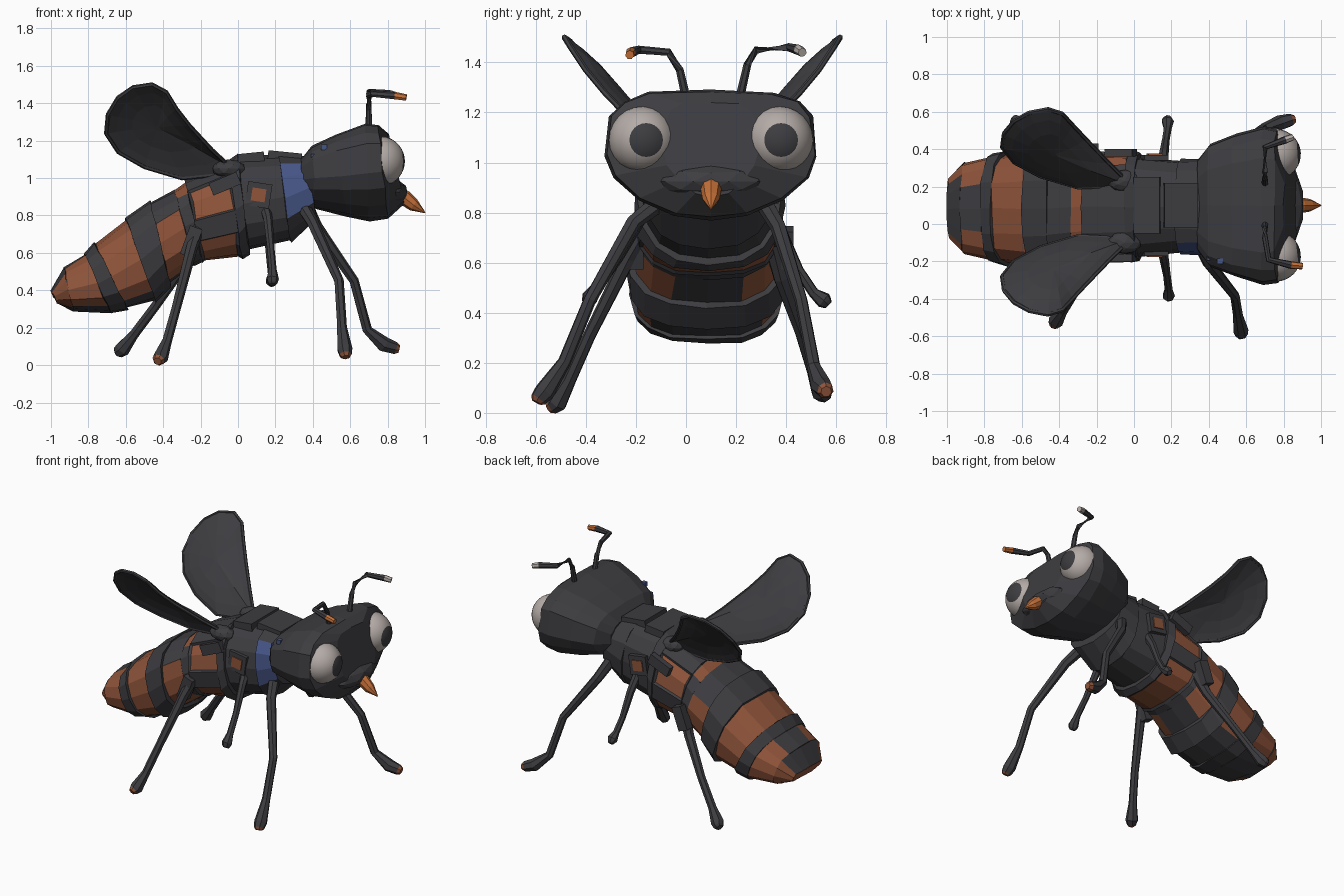
import bpy, bmesh, math, random
from mathutils import Vector, Matrix

if "Cube" in bpy.data.objects:
    bpy.data.objects.remove(bpy.data.objects["Cube"])

random.seed(4)
CY = 0.10          # symmetry plane of the head


def material(name, rgb):
    m = bpy.data.materials.new(name)
    m.diffuse_color = (*rgb, 1)
    m.use_nodes = True
    m.node_tree.nodes["Principled BSDF"].inputs["Base Color"].default_value = m.diffuse_color
    return m


MATS = [material("charcoal", (0.047, 0.047, 0.053)), material("rust", (0.28, 0.09, 0.043)),
        material("bright orange", (0.55, 0.16, 0.04)), material("eye white", (0.46, 0.41, 0.385)),
        material("blue", (0.06, 0.09, 0.24))]
DARK, RUST, ORANGE, WHITE, BLUE = range(5)


def finish(bm, name, smooth=False):
    bmesh.ops.recalc_face_normals(bm, faces=bm.faces[:])
    me = bpy.data.meshes.new(name)
    bm.to_mesh(me)
    bm.free()
    for m in MATS:
        me.materials.append(m)
    for p in me.polygons:
        p.use_smooth = smooth
    ob = bpy.data.objects.new(name, me)
    bpy.context.collection.objects.link(ob)
    return ob


def loft(rings, color=lambda seg, k: DARK, closed=False):
    """Skin a list of rings; color(segment, side) picks the material."""
    bm = bmesh.new()
    vs = [[bm.verts.new(p) for p in r] for r in rings]
    n = len(rings[0])
    for i in range(len(vs) if closed else len(vs) - 1):
        a, b = vs[i], vs[(i + 1) % len(vs)]
        for k in range(n):
            f = bm.faces.new((a[k], a[(k + 1) % n], b[(k + 1) % n], b[k]))
            f.material_index = color(i, k)
    if not closed:
        bm.faces.new(vs[0]).material_index = color(0, n // 4)
        bm.faces.new(vs[-1]).material_index = color(len(vs) - 2, n // 4)
    return bm


def section(top, bot, hw, s=1.0, p_top=0.8, p_bot=0.8, n=16, jit=0.005, cy=CY):
    """Rounded cross-section between a top and a bottom point (x, z)."""
    cx, cz = (top[0] + bot[0]) / 2, (top[1] + bot[1]) / 2
    ux, uz = (top[0] - bot[0]) / 2 * s, (top[1] - bot[1]) / 2 * s
    pts = []
    for k in range(n):
        a = 2 * math.pi * k / n
        c, d = math.cos(a), math.sin(a)
        p = p_top if c > 0 else p_bot
        u = math.copysign(abs(c) ** p, c)
        v = math.copysign(abs(d) ** p, d)
        j = lambda: random.uniform(-jit, jit)
        pts.append(Vector((cx + ux * u + j(), cy + hw * s * v + j(), cz + uz * u + j())))
    return pts


def tube(name, pts, radii, tip=None, sides=7, closed=False):
    pts = [Vector(p) for p in pts]
    rings, last = [], len(pts) - 1
    for i, p in enumerate(pts):
        if closed:
            d = pts[(i + 1) % len(pts)] - pts[i - 1]
        else:
            d = pts[min(i + 1, last)] - pts[max(i - 1, 0)]
        d.normalize()
        ref = Vector((0, 1, 0)) if abs(d.y) < 0.85 else Vector((1, 0, 0))
        u = d.cross(ref).normalized()
        w = d.cross(u)
        r = radii[i] if isinstance(radii, (list, tuple)) else radii
        rings.append([p + (u * math.cos(t) + w * math.sin(t)) * r
                      for t in (2 * math.pi * k / sides for k in range(sides))])
    col = lambda s, k: tip if tip is not None and s == last - 1 else DARK
    return finish(loft(rings, col, closed), name)


# Abdomen and thorax: banded loft, each band stepped against the next
ST = [((-1.0, .40), (-.97, .33), .17), ((-.93, .52), (-.88, .29), .25), ((-.82, .595), (-.68, .28), .28),
      ((-.765, .65), (-.59, .30), .295), ((-.60, .78), (-.44, .34), .31), ((-.47, .875), (-.36, .43), .31),
      ((-.34, .94), (-.23, .53), .30), ((-.28, .98), (-.19, .55), .29), ((-.05, 1.08), (.02, .58), .285),
      ((.0, 1.12), (.06, .61), .27), ((.22, 1.13), (.28, .66), .25), ((.36, 1.11), (.42, .79), .25)]
SCALE = [.99, .99, 1.04, .98, 1.05, .97, .98, 1.03, 1.06, .98, 1.02]


def band_color(i, k):
    if i % 2:
        return DARK
    seg, m = i // 2, min(k, 15 - k)       # m: 0 on the back .. 7 on the belly
    if seg == 0:
        return RUST if 2 <= m <= 6 else DARK
    if seg == 1:
        return RUST if 1 <= m <= 5 else DARK
    if seg == 3:
        return RUST if m < 6 else DARK
    if seg == 5:
        return RUST if 3 <= m <= 6 else DARK
    if seg == 6:
        return RUST if m < 2 else DARK
    if seg == 7:
        return RUST if m in (2, 3, 5, 6, 7) else DARK
    if seg == 10 and k >= 8 and 2 <= m <= 4:
        return BLUE
    return DARK


rings = []
for i, s in enumerate(SCALE):
    for j in (i, i + 1):
        rings.append(section(*ST[j], s=s, cy=.083 if j < 6 else .092))
bm = loft(rings, band_color)
# recessed rust windows framed by the shell near the wing roots
win = [f for f in bm.faces if f.material_index == RUST and f.calc_center_median().x > -.2]
bmesh.ops.recalc_face_normals(bm, faces=bm.faces[:])
res = bmesh.ops.inset_region(bm, faces=win, thickness=0.016, depth=-0.012)
for f in res["faces"]:
    f.material_index = DARK
finish(bm, "banded_body")

# Head: broad flat crown tapering to a narrow chin
HEAD = [((.335, 1.10), (.35, .88), .24), ((.395, 1.17), (.415, .83), .325), ((.52, 1.235), (.58, .79), .38),
        ((.68, 1.29), (.70, .765), .425), ((.75, 1.285), (.80, .78), .415), ((.80, 1.24), (.89, .865), .19)]
finish(loft([section(*h, p_top=.55, p_bot=1.1) for h in HEAD]), "head")


def blob(name, loc, scale, mat=DARK, sub=2):
    bm = bmesh.new()
    bmesh.ops.create_icosphere(bm, subdivisions=sub, radius=1,
                               matrix=Matrix.Translation(loc) @ Matrix.Diagonal((*scale, 1)))
    for f in bm.faces:
        f.material_index = mat
    return finish(bm, name)


blob("muzzle", (.80, CY, .925), (.11, .23, .075))

# Beak
tube("beak", [(.85, CY, .93), (.89, CY, .895), (.94, CY, .855), (1.0, CY, .815)],
     [.03, .042, .034, .003], sides=8)
for p in bpy.data.objects["beak"].data.polygons:
    p.material_index = ORANGE

# Eyes: pole faces forward, the first rings form the pupil
for side, name, turn in ((-1, "eye_near", .12), (1, "eye_far", .06)):
    bm = bmesh.new()
    bmesh.ops.create_uvsphere(bm, u_segments=24, v_segments=18, radius=.135)
    for f in bm.faces:
        pupil = f.calc_center_median().normalized().z > math.cos(math.radians(30))
        f.material_index = DARK if pupil else WHITE
    bm.transform(Matrix.Translation((.757, CY + side * .273, 1.09))
                 @ Matrix.Rotation(turn, 4, 'Z') @ Matrix.Rotation(math.pi / 2, 4, 'Y'))
    finish(bm, name, smooth=True)

# Antennae
tube("antenna_near", [(.70, .0, 1.26), (.70, -.025, 1.37), (.70, -.07, 1.44), (.72, -.19, 1.45),
                      (.84, -.22, 1.44), (.90, -.225, 1.43)], [.018, .016, .016, .017, .021, .018], tip=ORANGE)
tube("antenna_far", [(.70, .215, 1.26), (.70, .245, 1.39), (.70, .28, 1.45), (.70, .41, 1.46),
                     (.81, .45, 1.45), (.85, .465, 1.44)], [.018, .016, .016, .017, .021, .018], tip=WHITE)

# Legs: hip, thigh, knee, ankle, foot, short coloured toe
LEGS = {
    "front_leg_near": ([(.34, -.08, .86), (.40, -.21, .76), (.54, -.385, .45), (.555, -.485, .205),
                        (.57, -.565, .085), (.575, -.59, .055), (.577, -.597, .042)], RUST),
    "front_leg_far": ([(.36, .30, .86), (.42, .37, .74), (.62, .46, .45), (.69, .51, .19),
                       (.78, .54, .11), (.84, .557, .09), (.86, .56, .085)], RUST),
    "middle_leg_near": ([(.14, -.10, .86), (.16, -.18, .78), (.175, -.27, .62), (.185, -.35, .51),
                         (.185, -.385, .46), (.185, -.39, .44), (.185, -.395, .43)], DARK),
    "middle_leg_far": ([(.15, .30, .84), (.16, .38, .72), (.17, .45, .57), (.18, .51, .48),
                        (.18, .55, .45), (.18, .56, .44), (.18, .57, .43)], DARK),
    "rear_leg_near": ([(-.20, -.14, .78), (-.25, -.23, .62), (-.33, -.385, .31), (-.38, -.465, .13),
                       (-.415, -.515, .04), (-.425, -.535, .028), (-.43, -.55, .02)], RUST),
    "rear_leg_far": ([(-.22, .34, .70), (-.29, .38, .54), (-.44, .46, .32), (-.56, .51, .16),
                      (-.62, .54, .085), (-.64, .555, .07), (-.65, .56, .065)], DARK),
}
for name, (pts, tip) in LEGS.items():
    k = .8 if "middle" in name else 1
    tube(name, pts, [r * k for r in (.038, .032, .026, .027, .042, .034, .022)], tip=tip)

# Wings: gently cupped shells, outline (x, y, z), hollow side facing out and down
OUT = [Vector(p) for p in (
    (-.03, -.09, 1.05), (-.10, -.075, 1.02), (-.30, -.065, 1.0), (-.50, -.125, 1.06), (-.64, -.20, 1.14),
    (-.705, -.28, 1.24), (-.695, -.355, 1.34), (-.64, -.42, 1.43), (-.56, -.465, 1.485), (-.46, -.485, 1.50),
    (-.385, -.46, 1.46), (-.33, -.40, 1.37), (-.26, -.325, 1.28), (-.14, -.20, 1.15))]
MID = Vector((-.43, -.27, 1.25))
UP = Vector((0, .75, .66))
for side, name in ((1, "near"), (-1, "far")):
    def at(p):
        return Vector((p.x, p.y if side > 0 else .13 - p.y, p.z))
    shell = []
    for off in (-.007, .007):            # lower and upper skin, rim to centre
        skin = [[at(MID.lerp(p, t) + UP * (d + off)) for p in OUT]
                for t, d in ((1, 0), (.8, .015), (.5, .028), (.06, .032))]
        shell += skin[::-1] if off < 0 else skin
    finish(loft(shell), "wing_" + name)
    tube("wing_rim_" + name, [at(p) for p in OUT], .012, sides=6, closed=True)
    blob("wing_root_" + name, at(Vector((-.05, -.10, 1.05))), (.09, .06, .05))


# Thorax: collar plates and framed side windows
def plate(name, loc, size, mat=DARK, tilt=0):
    bm = bmesh.new()
    bmesh.ops.create_cube(bm, size=1, matrix=Matrix.Translation(loc) @ Matrix.Rotation(tilt, 4, 'Y')
                          @ Matrix.Diagonal((*size, 1)))
    for f in bm.faces:
        f.material_index = mat
    return finish(bm, name)


plate("back_plate", (.07, CY, 1.11), (.14, .30, .05), tilt=-.1)
plate("neck_plate", (.25, CY, 1.115), (.18, .24, .05), tilt=.1)
for side, name in ((-1, "near"), (1, "far")):
    plate("side_frame_" + name, (.11, CY + side * .255, .91), (.13, .03, .13), tilt=.15)
    plate("side_window_" + name, (.11, CY + side * .272, .91), (.075, .008, .07), RUST, .15)
    plate("flank_plate_" + name, (-.07, CY + side * .28, .97), (.16, .04, .07), tilt=-.4)
    plate("hip_plate_" + name, (-.25, CY + side * .30, .66), (.07, .06, .16), tilt=.35)
# small blue flecks on the near cheek
plate("blue_fleck_large", (.46, -.20, 1.165), (.03, .03, .03), BLUE)
plate("blue_fleck_small", (.40, -.18, 1.12), (.02, .03, .02), BLUE)
